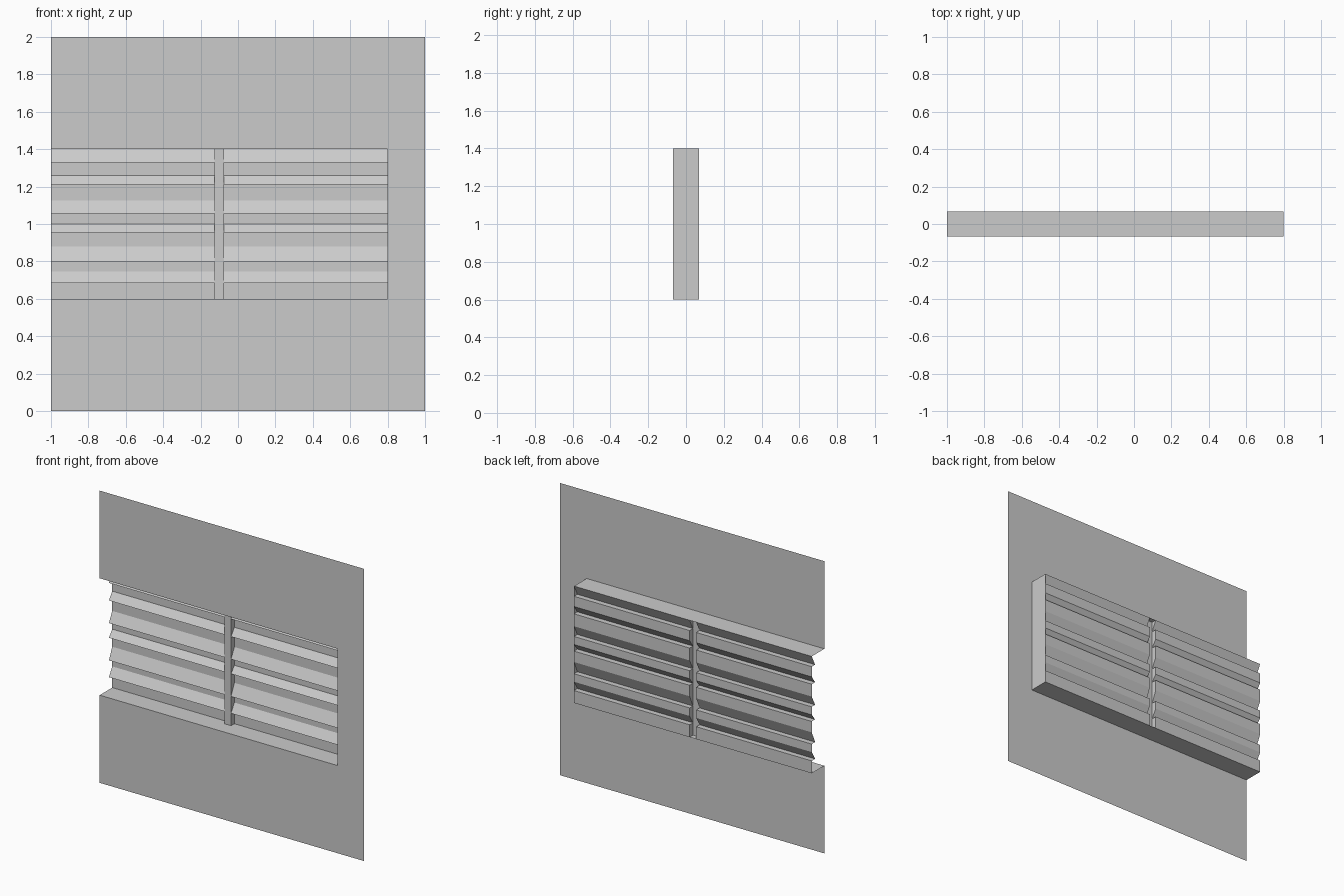
import bpy

if "Cube" in bpy.data.objects:
    bpy.data.objects.remove(bpy.data.objects["Cube"])

FRONT, BACK = -0.068, 0.068      # wall plane and back of the recess
TIP = BACK - 0.036               # front edge of slats and post
LEFT, RIGHT = -1.0, 0.8
LOW, HIGH = 0.6, 1.4
POST_L, POST_R = -0.125, -0.075

# each slat: (top of slope, bottom of slope)
SLATS = [(1.40, 1.33), (1.26, 1.21), (1.125, 1.055),
         (1.00, 0.955), (0.88, 0.80), (0.745, 0.685)]


def make(name, polys):
    """Sheet object from a list of polygons."""
    verts, faces, index = [], [], {}
    for poly in polys:
        face = []
        for p in poly:
            key = tuple(round(c, 5) for c in p)
            if key not in index:
                index[key] = len(verts)
                verts.append(key)
            face.append(index[key])
        faces.append(face)
    mesh = bpy.data.meshes.new(name)
    mesh.from_pydata(verts, [], faces)
    mesh.update()
    obj = bpy.data.objects.new(name, mesh)
    bpy.context.collection.objects.link(obj)
    return obj


def strip(profile, x0, x1):
    """Sweep a (y, z) profile from x0 to x1."""
    return [[(x0, *a), (x1, *a), (x1, *b), (x0, *b)]
            for a, b in zip(profile, profile[1:])]


# Wall sheet with an opening that runs out to the left edge
outline = [(-1, 0), (1, 0), (1, 2), (-1, 2),
           (LEFT, HIGH), (RIGHT, HIGH), (RIGHT, LOW), (LEFT, LOW)]
make("wall", [[(x, FRONT, z) for x, z in outline]])

# Recess sides: floor, right end, ceiling
sides = [(LEFT, LOW), (RIGHT, LOW), (RIGHT, HIGH), (LEFT, HIGH)]
make("recess_sides", [[(a[0], FRONT, a[1]), (a[0], BACK, a[1]),
                       (b[0], BACK, b[1]), (b[0], FRONT, b[1])]
                      for a, b in zip(sides, sides[1:])])

# Louvre sheet profile: slope out, flat lip back in, then down to next slat
profile = []
for top, bottom in SLATS:
    profile += [(BACK, top), (TIP, bottom), (BACK, bottom)]
profile.append((BACK, LOW))
make("left_louvre", strip(profile, LEFT, POST_L))
make("right_louvre", strip(profile, POST_R, RIGHT))

# Hollow post: front face, side pieces that fill between the slats, bottom cap
post = strip([(TIP, HIGH), (TIP, LOW), (BACK, LOW)], POST_L, POST_R)
ends = [s[0] for s in SLATS[1:]] + [LOW]
for x, order in ((POST_L, 1), (POST_R, -1)):
    for (top, bottom), end in zip(SLATS, ends):
        above = [(x, BACK, top), (x, TIP, bottom), (x, TIP, top)]
        below = [(x, BACK, bottom), (x, BACK, end), (x, TIP, end), (x, TIP, bottom)]
        post += [above[::order], below[::order]]
make("centre_post", post)
